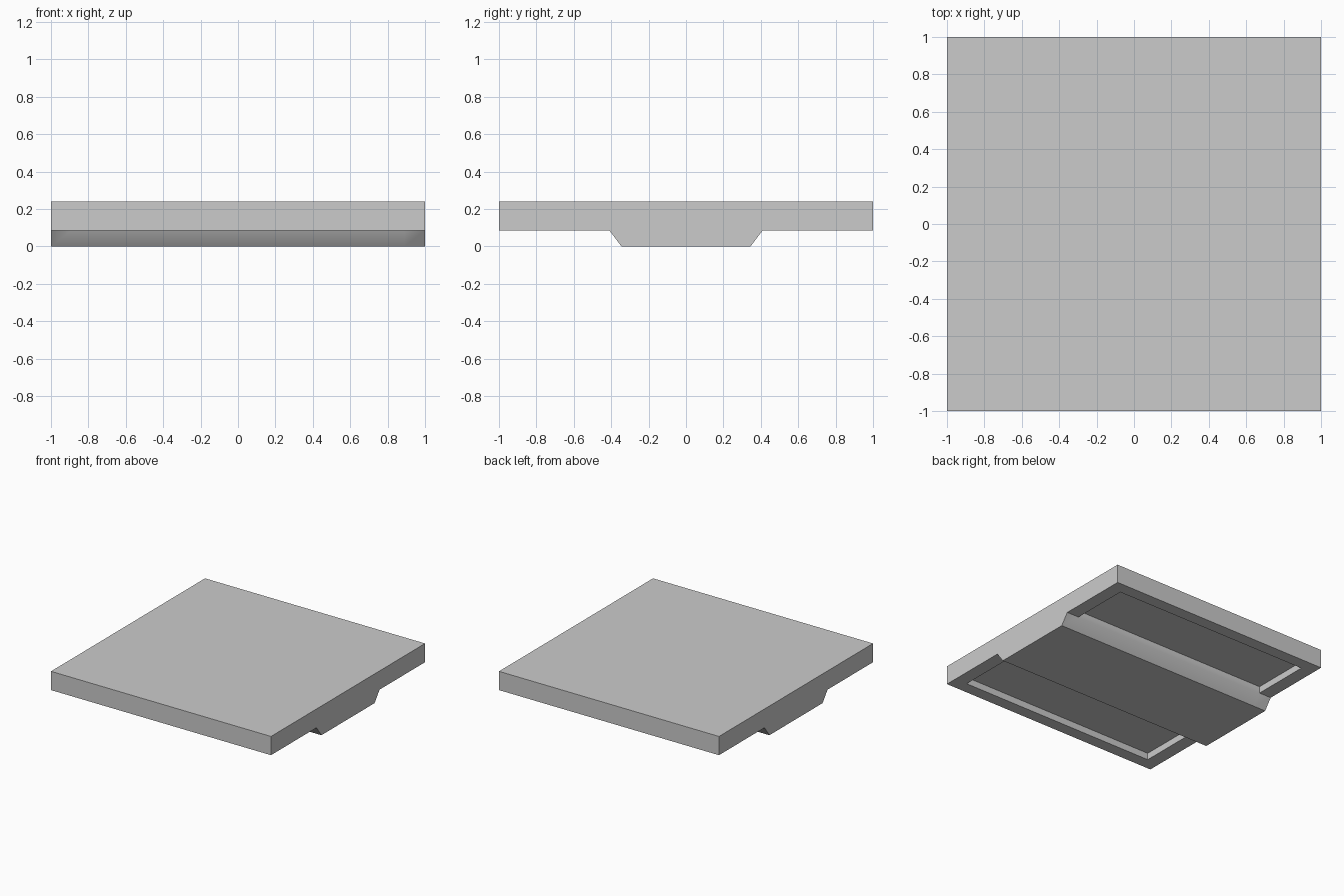
import bpy, bmesh

if "Cube" in bpy.data.objects:
    bpy.data.objects.remove(bpy.data.objects["Cube"])

TOP, RIM, DEPTH = 0.24, 0.086, 0.055      # slab top, slab underside, pocket depth
XS = [-1.0, -0.89, 0.89, 1.0]             # section positions along the ridge
RIDGE_BASE, POCKET_END = 0.41, 0.9

# Cross-section of slab and ridge: half profile, mirrored in y
half = [(1.0, TOP), (1.0, RIM), (POCKET_END, RIM), (RIDGE_BASE, RIM), (0.345, 0.0)]
profile = half + [(-y, z) for y, z in reversed(half)]

bm = bmesh.new()
rings = [[bm.verts.new((x, y, z)) for y, z in profile] for x in XS]
n = len(profile)
pockets = []
for s in range(len(XS) - 1):
    a, b = rings[s], rings[s + 1]
    for i in range(n):
        j = (i + 1) % n
        f = bm.faces.new((a[i], a[j], b[j], b[i]))
        y = abs(f.calc_center_median().y)
        if s == 1 and all(abs(v.co.z - RIM) < 1e-5 for v in f.verts) and y < 0.8:
            pockets.append(f)
bm.faces.new(rings[0])
bm.faces.new(rings[-1])
bmesh.ops.recalc_face_normals(bm, faces=bm.faces)

# Recessed pockets on the underside, either side of the ridge
out = bmesh.ops.extrude_discrete_faces(bm, faces=pockets)
for f in out["faces"]:
    bmesh.ops.translate(bm, verts=f.verts, vec=(0, 0, DEPTH))
bmesh.ops.recalc_face_normals(bm, faces=bm.faces)

mesh = bpy.data.meshes.new("ridged_tile")
bm.to_mesh(mesh)
bm.free()
tile = bpy.data.objects.new("ridged_tile", mesh)
bpy.context.collection.objects.link(tile)

# Smooth blend only between the ridge slopes and the pocket walls
bpy.context.view_layer.objects.active = tile
tile.select_set(True)
bpy.ops.object.shade_smooth_by_angle(angle=0.785)
